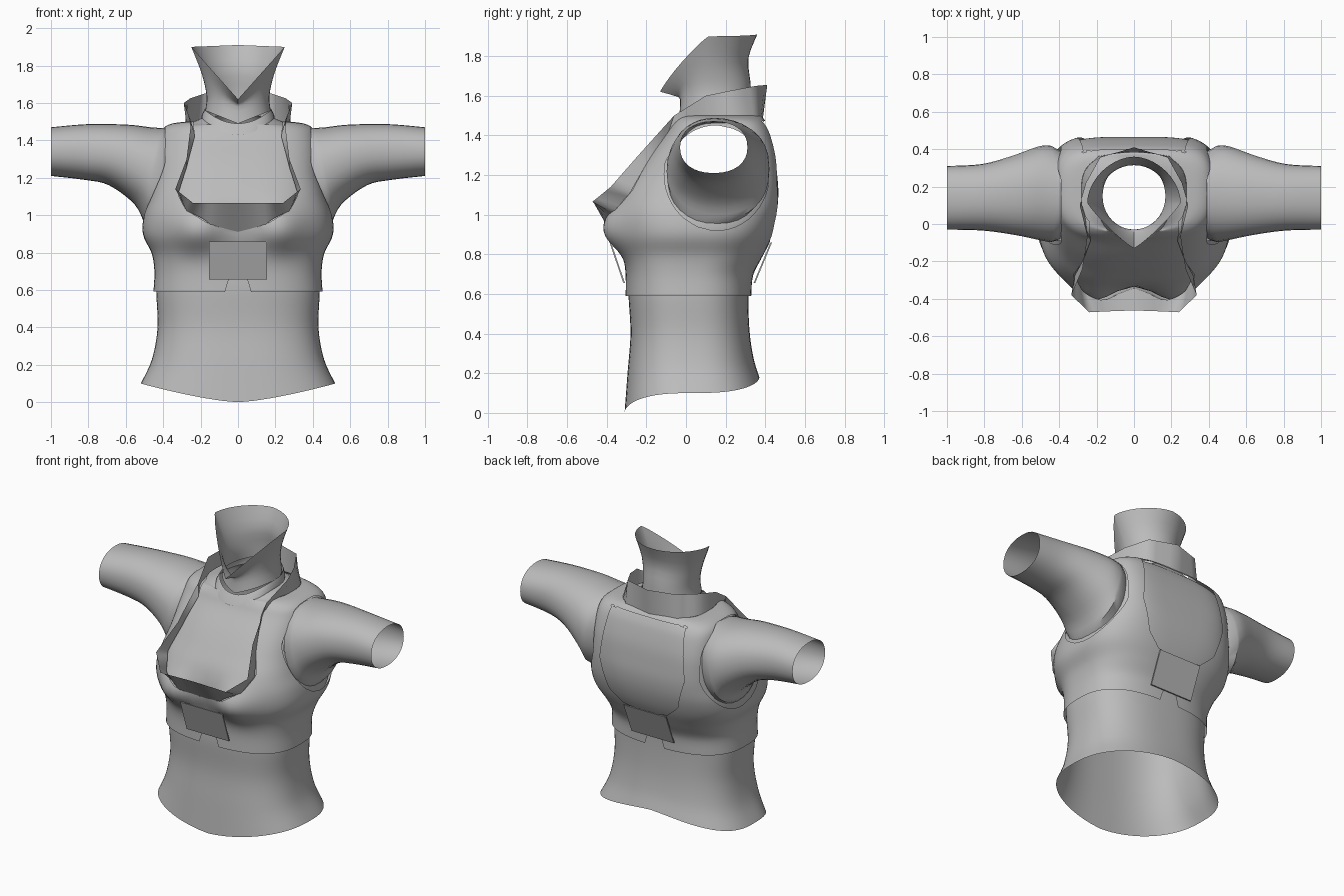
import bpy, bmesh, math
from mathutils import Vector
from mathutils.bvhtree import BVHTree

cube = bpy.data.objects.get("Cube")
if cube:
    bpy.data.objects.remove(cube, do_unlink=True)

grey = bpy.data.materials.new("cloth_grey")
grey.use_nodes = True
grey.diffuse_color = (0.5, 0.5, 0.5, 1)
grey.node_tree.nodes["Principled BSDF"].inputs["Base Color"].default_value = (0.5, 0.5, 0.5, 1)


def finish(name, bm, mirror=False, angle=40):
    mesh = bpy.data.meshes.new(name)
    bm.to_mesh(mesh)
    bm.free()
    mesh.materials.append(grey)
    ob = bpy.data.objects.new(name, mesh)
    bpy.context.collection.objects.link(ob)
    if mirror:
        ob.modifiers.new("mirror", "MIRROR")
    bpy.ops.object.select_all(action="DESELECT")
    ob.select_set(True)
    bpy.context.view_layer.objects.active = ob
    bpy.ops.object.shade_smooth_by_angle(angle=math.radians(angle))
    return ob


def refine(rows, steps):
    """Smooth curve through the rows."""
    out = []
    for i in range(len(rows) - 1):
        a, b, c, d = (rows[max(0, min(len(rows) - 1, i + k))] for k in (-1, 0, 1, 2))
        for s in range(steps):
            t = s / steps
            out.append([q + t * ((r - p) / 2 + t * ((p - 2.5 * q + 2 * r - w / 2)
                        + t * (1.5 * (q - r) + (w - p) / 2)))
                        for p, q, r, w in zip(a, b, c, d)])
    return out + [list(rows[-1])]


def loft(rings, closed=True):
    bm = bmesh.new()
    grid = [[bm.verts.new(p) for p in ring] for ring in rings]
    n = len(grid[0])
    for low, high in zip(grid, grid[1:]):
        for i in range(n if closed else n - 1):
            j = (i + 1) % n
            bm.faces.new((low[i], low[j], high[j], high[i]))
    bm.normal_update()
    return bm


def power(v, e):
    return math.copysign(abs(v) ** e, v)


def body_ring(row, n=80, dip=1.4):
    """Rounded ring: front, side, back heights, half width, front, back, front and back exponents."""
    zf, zs, zb, w, yf, yb, ef, eb = row
    pts = []
    for i in range(n):
        a = math.tau * i / n
        s, c = math.sin(a), math.cos(a)
        e, end = (ef, zf) if c > 0 else (eb, zb)
        pts.append(Vector((w * power(s, e), (yf + yb) / 2 - (yb - yf) / 2 * power(c, e),
                           zs + (end - zs) * (1 - abs(s) ** (e * dip)))))
    return pts


def bust(rings):
    for ring in rings:
        for p in ring:
            if p.y < 0:
                tall = 0.12 if p.z > 0.92 else 0.105
                p.y -= 0.09 * math.exp(-((abs(p.x) - 0.215) / 0.13) ** 2 - ((p.z - 0.92) / tall) ** 2)
    return rings


def trim(bm, f):
    """Cut away everything where f is positive, with a clean edge."""
    val = {v: f(v.co) for v in bm.verts}
    new = []
    for e in list(bm.edges):
        a, b = e.verts
        if val[a] * val[b] < 0:
            t = val[a] / (val[a] - val[b])
            new.append(bmesh.utils.edge_split(e, a, t)[1])
    bmesh.ops.connect_verts(bm, verts=new)
    gone = [fc for fc in bm.faces if f(fc.calc_center_median()) > 0]
    bmesh.ops.delete(bm, geom=gone, context="FACES")


def span(table, z):
    """Half width at a height, negative outside the table."""
    for (z0, w0), (z1, w1) in zip(table, table[1:]):
        if z0 <= z <= z1:
            return w0 + (w1 - w0) * (z - z0) / (z1 - z0)
    return -0.1


def armhole(cy, cz, ry, rz, x):
    return lambda p: min(1 - ((p.y - cy) / ry) ** 2 - ((p.z - cz) / rz) ** 2, (abs(p.x) - x) * 5)


# Torso rows shared by shirt and vest
E = 0.75
waist = [(0, .1, .18, .52, -.31, .37, E, E), (.2, .23, .28, .46, -.295, .34, E, E),
         (.4, .4, .42, .43, -.28, .32, E, E)]
chest = [(z, z, z, w, f, b, ef, eb) for z, w, f, b, ef, eb in (
    (.59, .437, -.29, .315, E, E), (.7, .432, -.29, .325, .73, E), (.8, .447, -.3, .375, .7, .7),
    (.9, .493, -.32, .425, .68, .66), (1.0, .488, -.33, .455, .66, .58),
    (1.1, .455, -.31, .466, .64, .5), (1.2, .43, -.25, .46, .64, .43),
    (1.3, .42, -.18, .447, .65, .42), (1.4, .41, -.1, .42, .66, .45),
    (1.45, .395, -.07, .397, .7, .5), (1.475, .35, -.055, .38, E, .58),
    (1.485, .28, -.05, .37, E, .65))]
neck_base = [(1.44, 1.52, 1.54, .19, -.07, .34, .9, .9)]

# Shirt with sleeve openings
shirt = loft(bust([body_ring(r) for r in refine(waist + chest + neck_base, 5)]))
shirt_skin = BVHTree.FromBMesh(shirt)
trim(shirt, armhole(.15, 1.22, 0.235, 0.23, 0.3))
finish("shirt", shirt)

# Sleeves: centre x, lean, y centre, y radius, z centre, z radius
sleeve_rows = [(.44, .06, .16, .26, 1.21, .255), (.51, .045, .165, .25, 1.265, .205),
               (.64, .05, .155, .213, 1.322, .162), (.81, .01, .143, .178, 1.338, .149),
               (1.0, 0, .14, .17, 1.34, .13)]
sleeve = []
for xc, lean, yc, ry, zc, rz in refine(sleeve_rows, 4):
    ring = []
    for i in range(32):
        a = math.tau * i / 32
        c, s = power(math.cos(a), 0.9), power(math.sin(a), 0.9)
        ring.append(Vector((xc - lean * s, yc + ry * c, zc + rz * s)))
    sleeve.append(ring)
sleeve[0] = [shirt_skin.find_nearest(p)[0] for p in sleeve[0]]
finish("sleeves", loft(sleeve), mirror=True)

# Vest: a shell just outside the shirt, with armholes, neckline, back opening and slots
vest = loft(bust([body_ring(r) for r in refine(chest, 5)]))
for v, n in [(v, v.normal.copy()) for v in vest.verts]:
    v.co += n * 0.015
vest_skin = BVHTree.FromBMesh(vest)
neckline = [(.91, 0), (.95, .15), (1.03, .28), (1.12, .325), (1.25, .275), (1.42, .23), (1.6, .25)]
back_opening = [(.78, .04), (.85, .04), (.87, .16), (.95, .25), (1.15, .31), (1.47, .27)]
trim(vest, armhole(.155, 1.205, 0.265, 0.285, 0.39))
trim(vest, lambda p: min(span(neckline, p.z) - abs(p.x), 0.02 - p.y))
trim(vest, lambda p: min(span(back_opening, p.z) - abs(p.x), p.y - 0.2))
trim(vest, lambda p: min(0.07 - 0.3 * (p.z - 0.59) - abs(p.x), 0.7 - p.z))
finish("vest", vest)

# Flared lip running from the neckline into the standing collar
lip_base = [(0, -.35, .91), (.15, -.4, .95), (.28, -.37, 1.03), (.325, -.29, 1.12),
            (.275, -.2, 1.25), (.23, -.08, 1.42), (.27, .1, 1.49), (.25, .24, 1.49),
            (.19, .36, 1.49), (0, .39, 1.49)]
lip_rim = [(0, -.462, 1.065), (.14, -.467, 1.065), (.24, -.472, 1.065), (.335, -.38, 1.14),
           (.275, -.24, 1.3), (.25, -.06, 1.5), (.29, .1, 1.6), (.255, .22, 1.625),
           (.18, .355, 1.65), (0, .41, 1.655)]


def resample(pts, steps=4):
    out = [Vector(a).lerp(Vector(b), s / steps) for a, b in zip(pts, pts[1:]) for s in range(steps)]
    return out + [Vector(pts[-1])]


base = [vest_skin.find_nearest(p)[0] for p in resample(lip_base)]
base[0].x = base[-1].x = 0
finish("collar_lip", loft([base, resample(lip_rim)], closed=False), mirror=True, angle=50)

# Neck band and flared neck cover
band = [(1.43, 1.52, 1.53, .195, -.09, .345, .9, .9), (1.44, 1.53, 1.56, .195, -.085, .345, .9, .9),
        (1.49, 1.565, 1.6, .18, -.05, .335, .9, .9)]
finish("neck_band", loft([body_ring(r, 40, 2) for r in band]))
cover = [(1.49, 1.56, 1.6, .175, -.035, .33, .95, .95),
         (1.58, 1.64, 1.67, .168, -.03, .325, 1, .95),
         (1.6, 1.76, 1.79, .195, -.06, .315, 1.3, 1), (1.62, 1.9, 1.91, .25, -.13, .36, 1.75, 1.1)]
finish("neck_cover", loft([body_ring(r, 40, 1) for r in refine(cover, 3)]))

# Thin plates joining the vest halves, front and back
for name, y_low, y_high, out in (("front_plate", -.312, -.382, -1), ("back_plate", .345, .43, 1)):
    low, high = Vector((0, y_low, .655)), Vector((0, y_high, .86))
    bm = bmesh.new()
    bmesh.ops.create_cube(bm, size=1)
    for v in bm.verts:
        mid = low.lerp(high, v.co.z + 0.5)
        v.co = Vector((v.co.x * 0.31, mid.y + out * v.co.y * 0.008, mid.z))
    bmesh.ops.recalc_face_normals(bm, faces=bm.faces)
    finish(name, bm)
